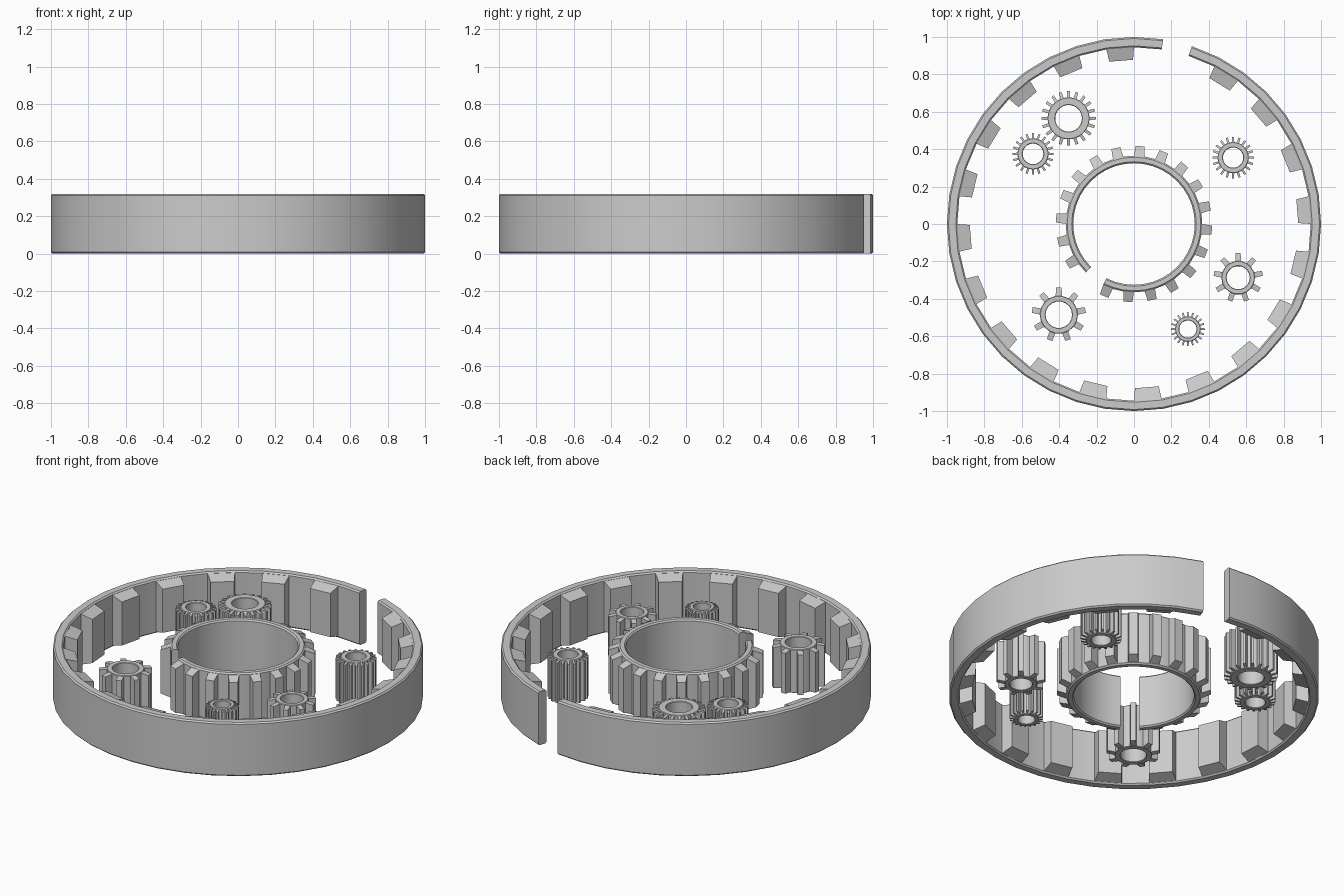
import bpy, bmesh, math

if "Cube" in bpy.data.objects:
    bpy.data.objects.remove(bpy.data.objects["Cube"])


def polar(r, a, z):
    return (r * math.cos(a), r * math.sin(a), z)


def toothed_ring(name, loc, r_in, r_out, r_tip, h, teeth, phase=0.0, gap=(),
                 bev=0.008, slope=0.02, shrink=0.75, inward=False):
    """Bevelled ring of 2*teeth segments with a tapered tooth on every even one.
    Segments listed in gap are left out."""
    bm = bmesh.new()
    n = teeth * 2
    step = 2 * math.pi / n
    section = [(r_in, bev), (r_in + bev, 0), (r_out - bev, 0), (r_out, bev),
               (r_out, h - bev), (r_out - bev, h), (r_in + bev, h), (r_in, h - bev)]
    k = len(section)
    loops = [[bm.verts.new(polar(r, phase + i * step, z)) for r, z in section]
             for i in range(n)]
    root = r_in if inward else r_out
    sink = 0.004 if inward else -0.004
    for i in range(n):
        if i in gap:
            continue
        # ring segment, capped next to the gap
        a, b = loops[i], loops[(i + 1) % n]
        for j in range(k):
            bm.faces.new((a[j], a[(j + 1) % k], b[(j + 1) % k], b[j]))
        if (i - 1) % n in gap:
            bm.faces.new(a)
        if (i + 1) % n in gap:
            bm.faces.new(b[::-1])
        # tooth block, its ends sloping towards the tip
        if i % 2 == 0:
            mid, half = phase + (i + 0.5) * step, step / 2
            tip_half = half * root / r_tip * shrink
            base = [polar(root + sink, mid + s * half, z)
                    for s, z in ((-1, bev), (1, bev), (1, h - bev), (-1, h - bev))]
            tip = [polar(r_tip, mid + s * tip_half, z) for s, z in
                   ((-1, slope), (1, slope), (1, h - slope), (-1, h - slope))]
            v = [bm.verts.new(c) for c in base + tip]
            for f in ((0, 3, 2, 1), (4, 5, 6, 7), (0, 1, 5, 4),
                      (1, 2, 6, 5), (2, 3, 7, 6), (3, 0, 4, 7)):
                bm.faces.new([v[q] for q in f])
    loose = [v for v in bm.verts if not v.link_faces]
    bmesh.ops.delete(bm, geom=loose, context='VERTS')
    bmesh.ops.recalc_face_normals(bm, faces=bm.faces)
    me = bpy.data.meshes.new(name)
    bm.to_mesh(me)
    bm.free()
    ob = bpy.data.objects.new(name, me)
    ob.location = (loc[0], loc[1], 0)
    bpy.context.collection.objects.link(ob)
    me.shade_smooth()
    me.set_sharp_from_angle(angle=math.radians(30))
    return ob


# outer ring with inward teeth, one segment open
toothed_ring("outer_ring", (0, 0), 0.945, 1.0, 0.878, 0.32, 20,
             gap=(8,), slope=0.03, shrink=0.86, inward=True)

# central ring with outward teeth, two segments open
toothed_ring("central_ring", (0, 0), 0.325, 0.365, 0.418, 0.32, 20,
             phase=math.radians(9), gap=(24, 25), slope=0.03, shrink=0.85)

# loose small gears: x, y, hole, root, tip, teeth
small = [(-0.35, 0.565, 0.071, 0.112, 0.146, 20),
         (-0.54, 0.375, 0.055, 0.083, 0.111, 20),
         (0.53, 0.355, 0.054, 0.083, 0.111, 20),
         (0.557, -0.287, 0.062, 0.090, 0.132, 9),
         (-0.402, -0.485, 0.071, 0.102, 0.145, 9),
         (0.288, -0.562, 0.046, 0.068, 0.091, 20)]
for i, (x, y, hole, root, tip, t) in enumerate(small):
    toothed_ring(f"small_gear_{i + 1}", (x, y), hole, root, tip, 0.26, t,
                 phase=math.pi / 2 - math.pi / (2 * t), bev=0.003,
                 slope=0.01, shrink=0.85)
